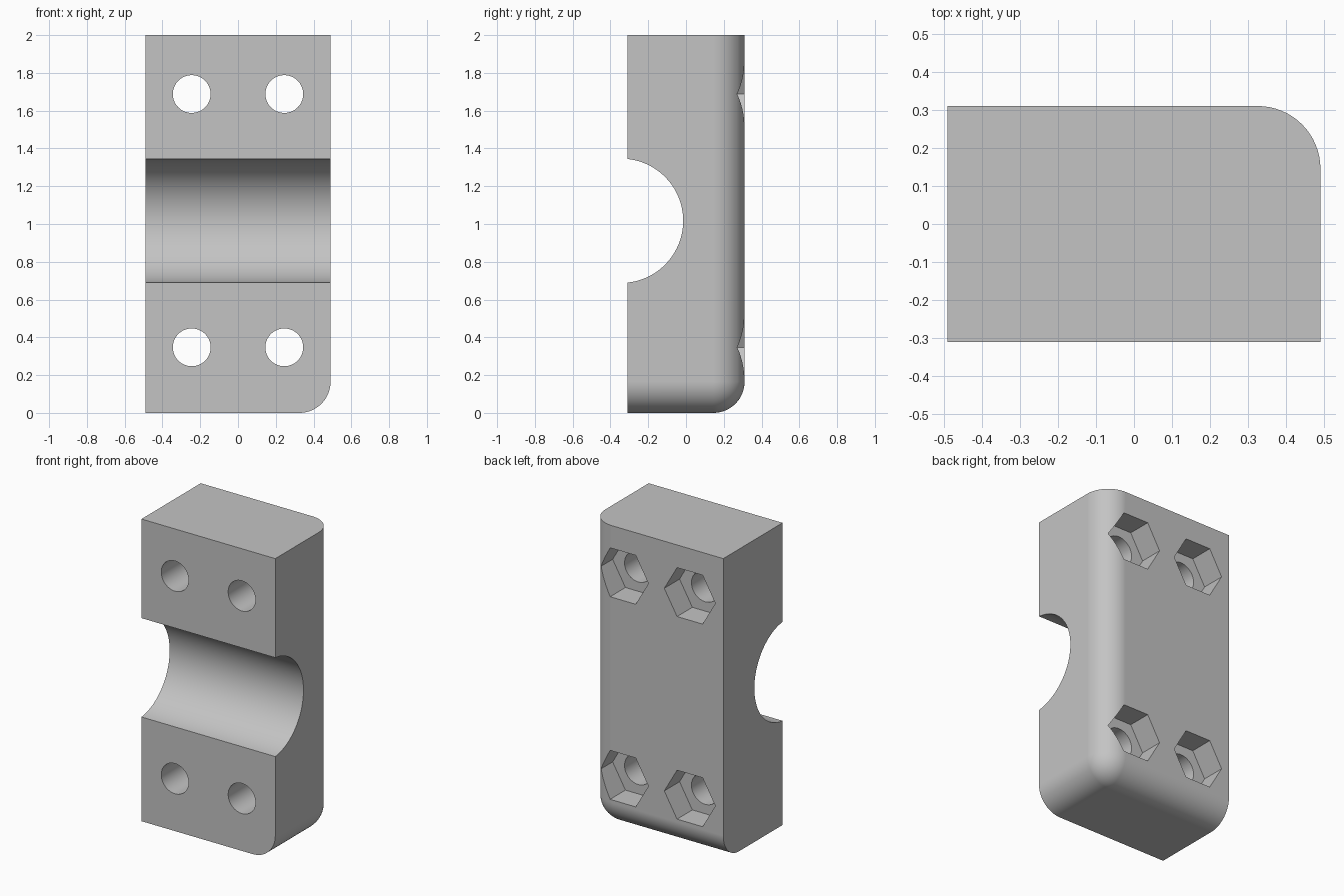
import bpy
import bmesh
from math import pi
from mathutils import Matrix, Vector

if "Cube" in bpy.data.objects:
    bpy.data.objects.remove(bpy.data.objects["Cube"], do_unlink=True)

W, D, H = 0.98, 0.62, 2.0      # overall size
FILLET = 0.165
HOLE_X, HOLE_Z = 0.245, (0.347, 1.688)

grey = bpy.data.materials.new("plain grey")
grey.use_nodes = True
colour = (0.55, 0.55, 0.55, 1)
grey.diffuse_color = colour
grey.node_tree.nodes["Principled BSDF"].inputs["Base Color"].default_value = colour


def make_object(name, bm):
    mesh = bpy.data.meshes.new(name)
    bm.to_mesh(mesh)
    bm.free()
    mesh.materials.append(grey)
    obj = bpy.data.objects.new(name, mesh)
    bpy.context.collection.objects.link(obj)
    return obj


def add_prism(bm, sides, radius, length, centre, axis):
    """Closed prism or cylinder lying along the x or y axis."""
    turn = Matrix.Rotation(pi / 2, 4, "Y" if axis == "x" else "X")
    bmesh.ops.create_cone(bm, cap_ends=True, segments=sides, radius1=radius,
                          radius2=radius, depth=length,
                          matrix=Matrix.Translation(centre) @ turn)


# Block, with the three edges at the lower back left corner rounded
bm = bmesh.new()
bmesh.ops.create_cube(bm, size=1, matrix=Matrix.Translation((0, 0, H / 2))
                      @ Matrix.Diagonal((W, D, H, 1)))
corner = min(bm.verts, key=lambda v: (v.co - Vector((W / 2, D / 2, 0))).length)
bmesh.ops.bevel(bm, geom=list(corner.link_edges), offset=FILLET, segments=16,
                profile=0.5, affect="EDGES", clamp_overlap=True)
block = make_object("clamp_block", bm)

# Cutters: shaft groove, bolt holes and hexagonal nut pockets
bm = bmesh.new()
add_prism(bm, 128, 0.329, W + 0.2, (0, -0.344, 1.017), "x")
groove = make_object("groove_cutter", bm)

holes, pockets = bmesh.new(), bmesh.new()
POCKET_DEPTH = 0.16
for x in (-HOLE_X, HOLE_X):
    for z in HOLE_Z:
        add_prism(holes, 64, 0.1, D + 0.2, (x, 0, z), "y")
        # Six sides, with a corner pointing sideways
        turn = Matrix.Rotation(pi / 2, 4, "X") @ Matrix.Rotation(pi / 6, 4, "Z")
        place = Matrix.Translation((x, D / 2 - POCKET_DEPTH + 0.2, z))
        bmesh.ops.create_cone(pockets, cap_ends=True, segments=6, radius1=0.187,
                              radius2=0.187, depth=0.4, matrix=place @ turn)
cutters = [groove, make_object("bolt_hole_cutter", holes),
           make_object("nut_pocket_cutter", pockets)]

bpy.ops.object.select_all(action="DESELECT")
bpy.context.view_layer.objects.active = block
block.select_set(True)
for cutter in cutters:
    mod = block.modifiers.new(cutter.name, "BOOLEAN")
    mod.operation = "DIFFERENCE"
    mod.solver = "EXACT"
    mod.object = cutter
    bpy.ops.object.modifier_apply(modifier=mod.name)
for cutter in cutters:
    bpy.data.objects.remove(cutter, do_unlink=True)

# Smooth curved surfaces, keeping broad faces flat and edges crisp
bpy.ops.object.shade_smooth_by_angle(angle=pi / 6)
weighted = block.modifiers.new("even_normals", "WEIGHTED_NORMAL")
weighted.keep_sharp = True
